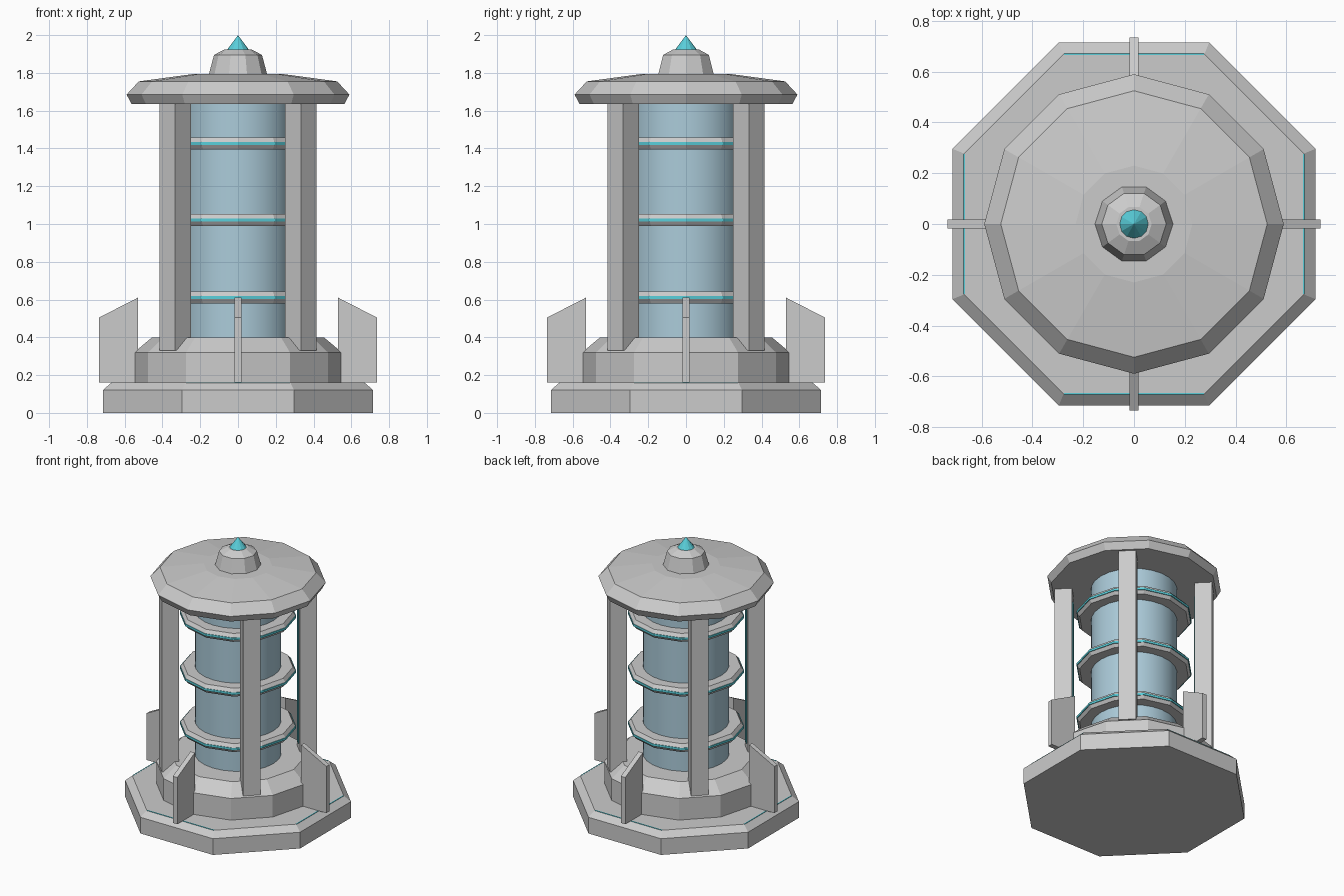
import bpy, bmesh, math
from mathutils import Matrix

if "Cube" in bpy.data.objects:
    bpy.data.objects.remove(bpy.data.objects["Cube"])


def material(name, rgb):
    m = bpy.data.materials.new(name)
    m.diffuse_color = (*rgb, 1)
    m.use_nodes = True
    m.node_tree.nodes["Principled BSDF"].inputs["Base Color"].default_value = m.diffuse_color
    return m


GREY = material("grey metal", (0.60, 0.60, 0.60))
GLASS = material("pale blue glass", (0.41, 0.60, 0.70))
CYAN = material("cyan glow", (0.10, 0.62, 0.70))


def finish(name, bm, mat):
    bmesh.ops.recalc_face_normals(bm, faces=bm.faces)
    me = bpy.data.meshes.new(name)
    bm.to_mesh(me)
    bm.free()
    me.materials.append(mat)
    ob = bpy.data.objects.new(name, me)
    bpy.context.collection.objects.link(ob)
    return ob


def lathe(name, profile, sides, mat, turn=0.0, closed=False):
    """Revolve (radius, z) points; open profiles are capped at both ends."""
    bm = bmesh.new()
    rings = []
    for r, z in profile:
        if r == 0:
            rings.append([bm.verts.new((0, 0, z))] * sides)
            continue
        angles = [turn + math.tau * i / sides for i in range(sides)]
        rings.append([bm.verts.new((r * math.cos(a), r * math.sin(a), z)) for a in angles])
    pairs = list(zip(rings, rings[1:]))
    if closed:
        pairs.append((rings[-1], rings[0]))
    for lo, hi in pairs:
        for i in range(sides):
            j = (i + 1) % sides
            bm.faces.new(list(dict.fromkeys((lo[i], lo[j], hi[j], hi[i]))))
    if not closed:
        for ring, (r, z) in ((rings[0], profile[0]), (rings[-1], profile[-1])):
            if r > 0:
                bm.faces.new(ring)
    return finish(name, bm, mat)


def box(name, centre, size, angle, mat):
    """Box placed along +x, then turned about the z axis."""
    bm = bmesh.new()
    m = Matrix.Rotation(angle, 4, 'Z') @ Matrix.Translation(centre) @ Matrix.Diagonal((*size, 1))
    bmesh.ops.create_cube(bm, size=1, matrix=m)
    return finish(name, bm, mat)


def fin(name, angle):
    bm = bmesh.new()
    outline = [(0.53, 0.16), (0.735, 0.16), (0.735, 0.505), (0.53, 0.61)]
    face = bm.faces.new([bm.verts.new((x, -0.018, z)) for x, z in outline])
    ext = bmesh.ops.extrude_face_region(bm, geom=[face])
    moved = [v for v in ext["geom"] if isinstance(v, bmesh.types.BMVert)]
    bmesh.ops.translate(bm, verts=moved, vec=(0, 0.036, 0))
    bm.transform(Matrix.Rotation(angle, 4, 'Z'))
    return finish(name, bm, GREY)


# Octagonal foot and stepped plinth
k = 1 / math.cos(math.pi / 8)
lathe("base", [(0.716 * k, 0), (0.716 * k, 0.12), (0.67 * k, 0.16)], 8, GREY, math.pi / 8)
lathe("plinth", [(0.55, 0.15), (0.55, 0.32), (0.455, 0.40)], 12, GREY)

# Glass core
core = lathe("glass_core", [(0.29, 0.39), (0.29, 1.645)], 24, GLASS)
for p in core.data.polygons:
    p.use_smooth = len(p.vertices) == 4

# Collars round the core, each with a glowing band
for n, z in enumerate((0.61, 1.02, 1.425), 1):
    lathe(f"collar_{n}", [(0.28, z - 0.03), (0.37, z - 0.03), (0.387, z - 0.006),
                          (0.387, z + 0.008), (0.37, z + 0.032), (0.28, z + 0.032)],
          12, GREY, closed=True)
    lathe(f"collar_glow_{n}", [(0.38, z - 0.008), (0.391, z - 0.008),
                               (0.391, z + 0.008), (0.38, z + 0.008)],
          12, CYAN, closed=True)

# Diagonal pillars with inner light strips, fins and base light lines on the axes
for n in range(4):
    a = n * math.pi / 2
    d = a + math.pi / 4
    box(f"pillar_{n + 1}", (0.47, 0, 0.985), (0.117, 0.117, 1.31), d, GREY)
    box(f"pillar_light_{n + 1}", (0.41, 0, 1.0), (0.008, 0.045, 1.1), d, CYAN)
    fin(f"fin_{n + 1}", a)
    box(f"base_light_{n + 1}", (0.669, 0, 0.157), (0.007, 0.55, 0.008), a, CYAN)

# Roof, finial and tip
lathe("roof", [(0.563, 1.635), (0.59, 1.685), (0.525, 1.755), (0.23, 1.795)], 12, GREY)
lathe("finial", [(0.155, 1.79), (0.127, 1.895), (0.07, 1.925)], 10, GREY)
lathe("tip", [(0.06, 1.92), (0, 2.0)], 12, CYAN)
